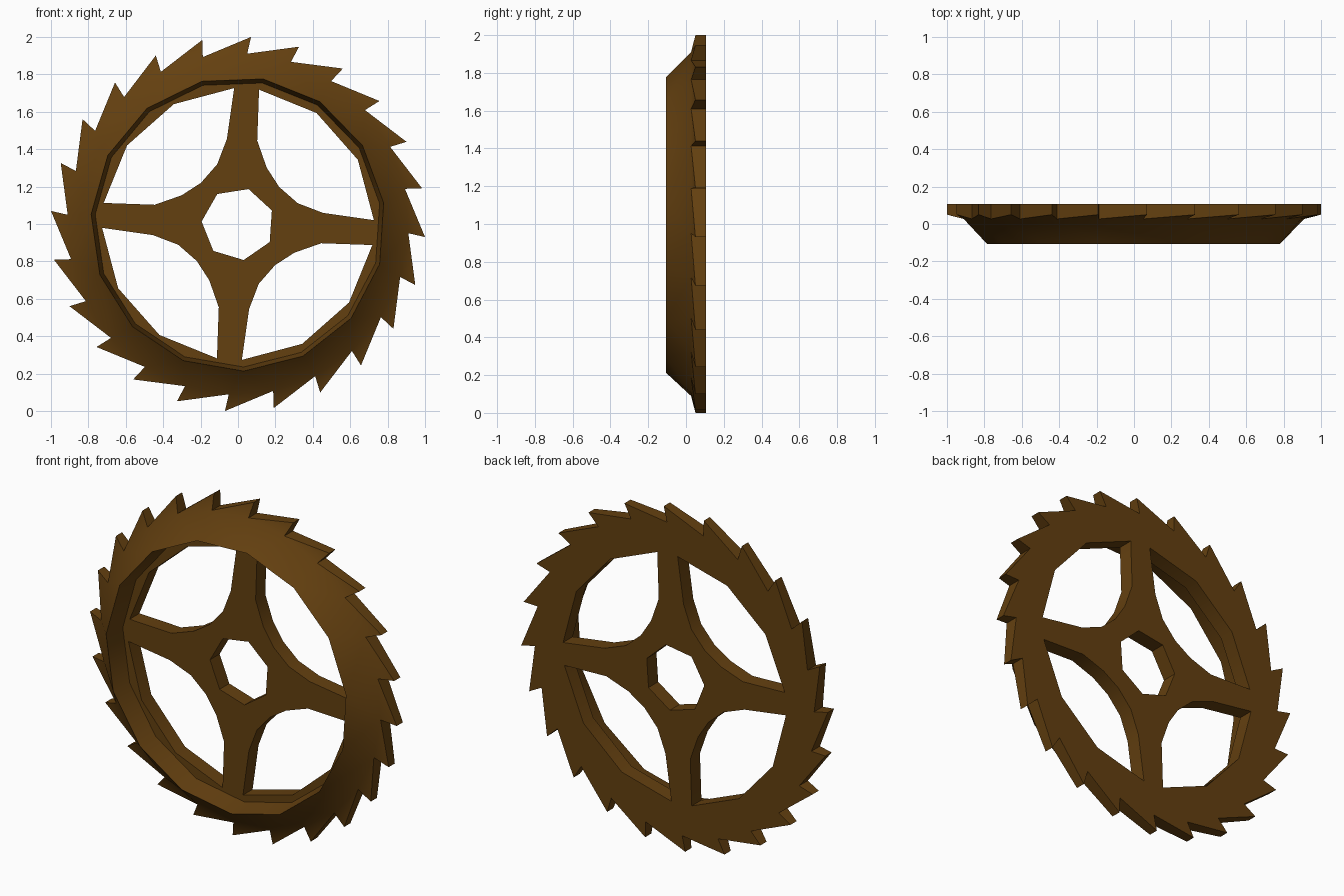
import bpy, bmesh
from math import sin, cos, radians

if "Cube" in bpy.data.objects:
    bpy.data.objects.remove(bpy.data.objects["Cube"])

Y_BACK, Y_PLATE, Y_RIM = 0.107, 0.017, -0.107
TEETH, RIM_SIDES, BORE_SIDES = 24, 15, 7
bm = bmesh.new()


def vert(r, deg, y):
    a = radians(deg)
    return bm.verts.new((r * cos(a), y, 1 + r * sin(a)))


def ring(points, y):
    return [vert(r, d, y) for r, d in points]


def circle(r, n, start):
    return [(r, start + 360 * i / n) for i in range(n)]


def wall(a, b):
    n = len(a)
    for i in range(n):
        j = (i + 1) % n
        bm.faces.new((a[i], a[j], b[j], b[i]))


def zip_rings(a, a0, b, b0):
    # join two rings that have different side counts
    n, m, i, j = len(a), len(b), 0, 0
    while i < n or j < m:
        step_a = j >= m or (i < n and a0 + 360 * (i + 1) / n < b0 + 360 * (j + 1) / m)
        if step_a:
            bm.faces.new((a[i], a[(i + 1) % n], b[j % m]))
            i += 1
        else:
            bm.faces.new((a[i % n], b[(j + 1) % m], b[j]))
            j += 1


def fill(loops):
    # flat face with holes
    edges = []
    for lp in loops:
        for i, v in enumerate(lp):
            w = lp[(i + 1) % len(lp)]
            edges.append(bm.edges.get((v, w)) or bm.edges.new((v, w)))
    bmesh.ops.triangle_fill(bm, edges=edges, use_beauty=True, normal=(0, 1, 0))


# slanted saw teeth
valleys, tips, back = [], [], []
for k in range(TEETH):
    d = 86 + 360 / TEETH * k
    valleys.append(vert(0.912, d + 0.9, 0.027))
    tips.append(vert(1.0024, d, 0.05))
    back += [vert(0.912, d + 0.9, Y_BACK), vert(1.0024, d, Y_BACK)]
for k in range(TEETH):
    bm.faces.new((valleys[k], tips[k], valleys[(k + 1) % TEETH]))
wall([v for pair in zip(valleys, tips) for v in pair], back)

# conical rim and its inner wall
rim = ring(circle(0.787, RIM_SIDES, 80.2), Y_RIM)
inner = ring(circle(0.765, RIM_SIDES, 80.2), Y_PLATE)
zip_rings(valleys, 86.9, rim, 80.2)
wall(rim, inner)

# four windows between the spokes, and the centre bore
window = [(0.727, 1.6), (0.727, 28.2), (0.727, 54.7), (0.727, 81.1), (0.457, 77),
          (0.338, 63), (0.296, 42), (0.338, 19.2), (0.459, 7.4)]
holes = [[(r, d + 90 * q) for r, d in window] for q in range(4)]
holes.append(circle(0.195, BORE_SIDES, 21.8))
front_holes = [ring(h, Y_PLATE) for h in holes]
back_holes = [ring(h, Y_BACK) for h in holes]
for f, b in zip(front_holes, back_holes):
    wall(f, b)

# spoked plate, front and back
fill([inner] + front_holes)
fill([back] + back_holes)

bmesh.ops.recalc_face_normals(bm, faces=bm.faces[:])
mesh = bpy.data.meshes.new("ratchet_wheel")
bm.to_mesh(mesh)
bm.free()
mesh.shade_smooth()
mesh.set_sharp_from_angle(angle=radians(35))
wheel = bpy.data.objects.new("ratchet_wheel", mesh)
bpy.context.collection.objects.link(wheel)

brown = bpy.data.materials.new("brown")
brown.diffuse_color = (0.127, 0.051, 0.005, 1)
brown.use_nodes = True
brown.node_tree.nodes["Principled BSDF"].inputs["Base Color"].default_value = brown.diffuse_color
mesh.materials.append(brown)
